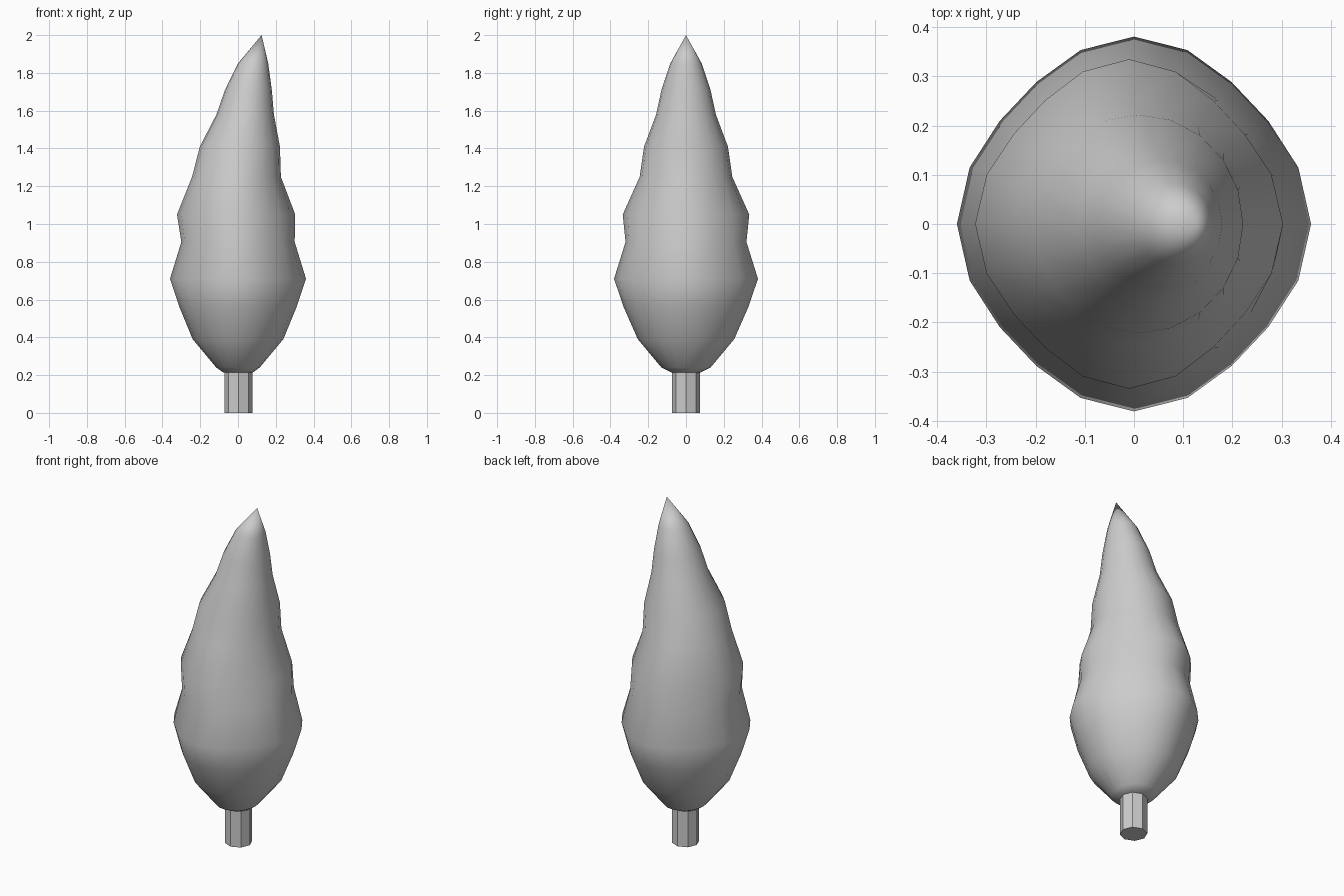
import bpy, bmesh
from math import cos, sin, tau, radians

cube = bpy.data.objects.get("Cube")
if cube:
    bpy.data.objects.remove(cube)

# One plain grey for the whole tree
grey = bpy.data.materials.new("plain_grey")
grey.use_nodes = True
colour = (0.6, 0.6, 0.6, 1)
grey.diffuse_color = colour
grey.node_tree.nodes["Principled BSDF"].inputs["Base Color"].default_value = colour


def add_object(name, bm):
    bmesh.ops.recalc_face_normals(bm, faces=bm.faces)
    mesh = bpy.data.meshes.new(name)
    bm.to_mesh(mesh)
    bm.free()
    mesh.materials.append(grey)
    obj = bpy.data.objects.new(name, mesh)
    bpy.context.collection.objects.link(obj)
    return obj


def loft(bm, rings, sides, tip=None):
    """Skin a stack of rings; close the base and run to a tip or a flat cap."""
    loops = []
    for z, cx, rx, ry, ridge in rings:
        loop = []
        for i in range(sides):
            a = tau * i / sides
            # four soft ridges on the x and y axes
            k = 1 - ridge * (1 - cos(4 * a))
            loop.append(bm.verts.new((cx + rx * k * cos(a), ry * k * sin(a), z)))
        loops.append(loop)
    for low, high in zip(loops, loops[1:]):
        for i in range(sides):
            j = (i + 1) % sides
            bm.faces.new((low[i], low[j], high[j], high[i]))
    bm.faces.new(loops[0][::-1])
    if tip:
        top = bm.verts.new(tip)
        for i in range(sides):
            bm.faces.new((loops[-1][i], loops[-1][(i + 1) % sides], top))
    else:
        bm.faces.new(loops[-1])


# Foliage: height, lean, half width, half depth, ridge strength
crown = [
    (0.215, 0, 0.08, 0.08, 0),
    (0.24, 0, 0.115, 0.13, 0),
    (0.39, 0, 0.24, 0.255, 0.01),
    (0.56, 0, 0.31, 0.33, 0.02),
    (0.71, 0, 0.36, 0.381, 0.035),
    (0.905, 0, 0.30, 0.32, 0.015),
    (1.05, -0.01, 0.313, 0.335, 0.04),
    (1.25, -0.008, 0.235, 0.245, 0),
    (1.41, 0.01, 0.212, 0.222, 0),
    (1.58, 0.038, 0.152, 0.158, 0),
    (1.71, 0.055, 0.124, 0.13, 0),
    (1.85, 0.08, 0.08, 0.083, 0),
]
bm = bmesh.new()
loft(bm, crown, 20, tip=(0.125, 0, 2))
foliage = add_object("foliage", bm)

# Trunk: flat-sided octagonal post
bm = bmesh.new()
loft(bm, [(0, 0.003, 0.074, 0.074, 0), (0.25, 0.003, 0.074, 0.074, 0)], 8)
add_object("trunk", bm)

# Smooth foliage, flat trunk
bpy.ops.object.select_all(action="DESELECT")
foliage.select_set(True)
bpy.context.view_layer.objects.active = foliage
bpy.ops.object.shade_smooth_by_angle(angle=radians(60))
